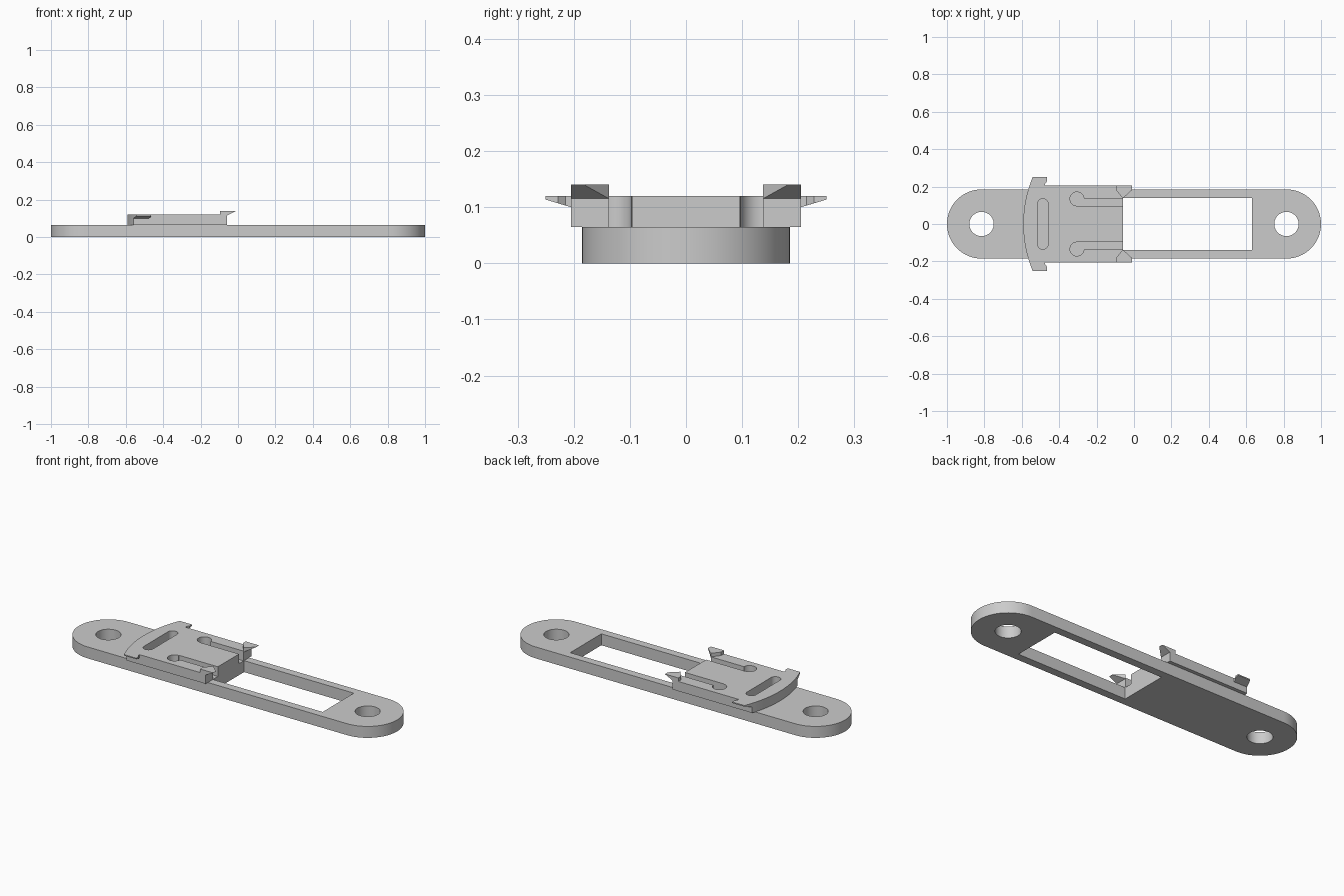
import bpy
import bmesh
from math import sin, cos, pi, sqrt, radians

if "Cube" in bpy.data.objects:
    bpy.data.objects.remove(bpy.data.objects["Cube"], do_unlink=True)

COLOUR = (0.6, 0.6, 0.6, 1)
grey = bpy.data.materials.new("plain grey")
grey.use_nodes = True
grey.diffuse_color = COLOUR
grey.node_tree.nodes["Principled BSDF"].inputs["Base Color"].default_value = COLOUR


def prism(name, outline, bottom, top):
    """Extrude an xy outline; bottom may be a function of (x, y)."""
    low_z = bottom if callable(bottom) else lambda x, y: bottom
    bm = bmesh.new()
    low = [bm.verts.new((x, y, low_z(x, y))) for x, y in outline]
    high = [bm.verts.new((x, y, top)) for x, y in outline]
    bm.faces.new(low)
    bm.faces.new(high)
    n = len(outline)
    for i in range(n):
        j = (i + 1) % n
        bm.faces.new((low[i], low[j], high[j], high[i]))
    bmesh.ops.recalc_face_normals(bm, faces=bm.faces)
    mesh = bpy.data.meshes.new(name)
    bm.to_mesh(mesh)
    bm.free()
    mesh.materials.append(grey)
    obj = bpy.data.objects.new(name, mesh)
    bpy.context.collection.objects.link(obj)
    return obj


def arc(cx, cy, r, start, end, steps=32):
    return [(cx + r * cos(start + (end - start) * i / steps),
             cy + r * sin(start + (end - start) * i / steps)) for i in range(steps + 1)]


def circle(cx, cy, r):
    return arc(cx, cy, r, 0, 2 * pi, 48)[:-1]


def rect(x0, x1, y0, y1):
    return [(x0, y0), (x1, y0), (x1, y1), (x0, y1)]


def activate(obj):
    bpy.ops.object.select_all(action="DESELECT")
    obj.select_set(True)
    bpy.context.view_layer.objects.active = obj


def cut(obj, outline, z0, z1):
    cutter = prism("cutter", outline, z0, z1)
    cutter.hide_render = True
    mod = obj.modifiers.new("cut", "BOOLEAN")
    mod.operation = "DIFFERENCE"
    mod.solver = "EXACT"
    mod.object = cutter
    activate(obj)
    bpy.ops.object.modifier_apply(modifier=mod.name)
    bpy.data.objects.remove(cutter, do_unlink=True)


BASE_TOP, PLATE_TOP, HOOK_TOP = 0.065, 0.12, 0.14
END = -0.06          # open end of the sliding plate
HALF = 0.205         # half width of the sliding plate
ARM = 0.137          # inner face of the spring arms
BOW = 0.65           # radius of the bowed end


def bow_x(y):
    return -0.592 + BOW - sqrt(BOW * BOW - y * y)


# Base strip with round ends, two screw holes and a long window
R = 0.185
base = prism("base_strip", arc(1 - R, 0, R, -pi / 2, pi / 2)
             + arc(R - 1, 0, R, pi / 2, 3 * pi / 2), 0, BASE_TOP)
for side in (-1, 1):
    cut(base, circle(side * 0.815, 0, 0.065), -0.1, 0.2)
cut(base, rect(END, 0.63, -0.14, 0.14), -0.1, 0.2)

# Top plate with a bowed end
bow = [(bow_x(HALF * t / 16), HALF * t / 16) for t in range(16, -17, -1)]
plate = prism("top_plate", [(END, -HALF), (END, HALF)] + bow, BASE_TOP, PLATE_TOP)

# Grip slot near the bowed end
cut(plate, arc(-0.487, 0.107, 0.028, 0, pi) + arc(-0.487, -0.107, 0.028, pi, 2 * pi),
    0.03, 0.2)
parts = [base, plate]

for side, word in ((1, "left"), (-1, "right")):
    # Relief slot that frees the spring arm, with a round root
    y0, y1 = sorted((side * 0.095, side * ARM))
    cut(plate, rect(-0.305, 0.1, y0, y1), 0.03, 0.2)
    cut(plate, circle(-0.305, side * 0.134, 0.037), 0.03, 0.2)

    # Ear with a sloping underside
    ys = [HALF + 0.045 * i / 4 for i in range(5)]
    ear = [(bow_x(y), side * y) for y in ys]
    ear += [(-0.465, side * 0.25), (-0.465, side * 0.228),
            (-0.475, side * 0.215), (-0.475, side * HALF)]
    parts.append(prism(word + "_ear", ear,
                       lambda x, y: 0.1 + (abs(y) - HALF) * 0.3, PLATE_TOP))

    # Hook block on the arm end, then its overhanging tip
    block = [(-0.095, HALF), (-0.095, 0.18), (END, ARM), (END, HALF)]
    parts.append(prism(word + "_hook_block", [(x, side * y) for x, y in block],
                       0.115, HOOK_TOP))
    tip = [(END, ARM), (-0.012, 0.18), (-0.012, HALF), (END, HALF)]
    parts.append(prism(word + "_hook_tip", [(x, side * y) for x, y in tip],
                       lambda x, y: 0.115 + (x - END) * 0.5, HOOK_TOP))

for obj in parts:
    activate(obj)
    bpy.ops.object.shade_smooth_by_angle(angle=radians(30))
